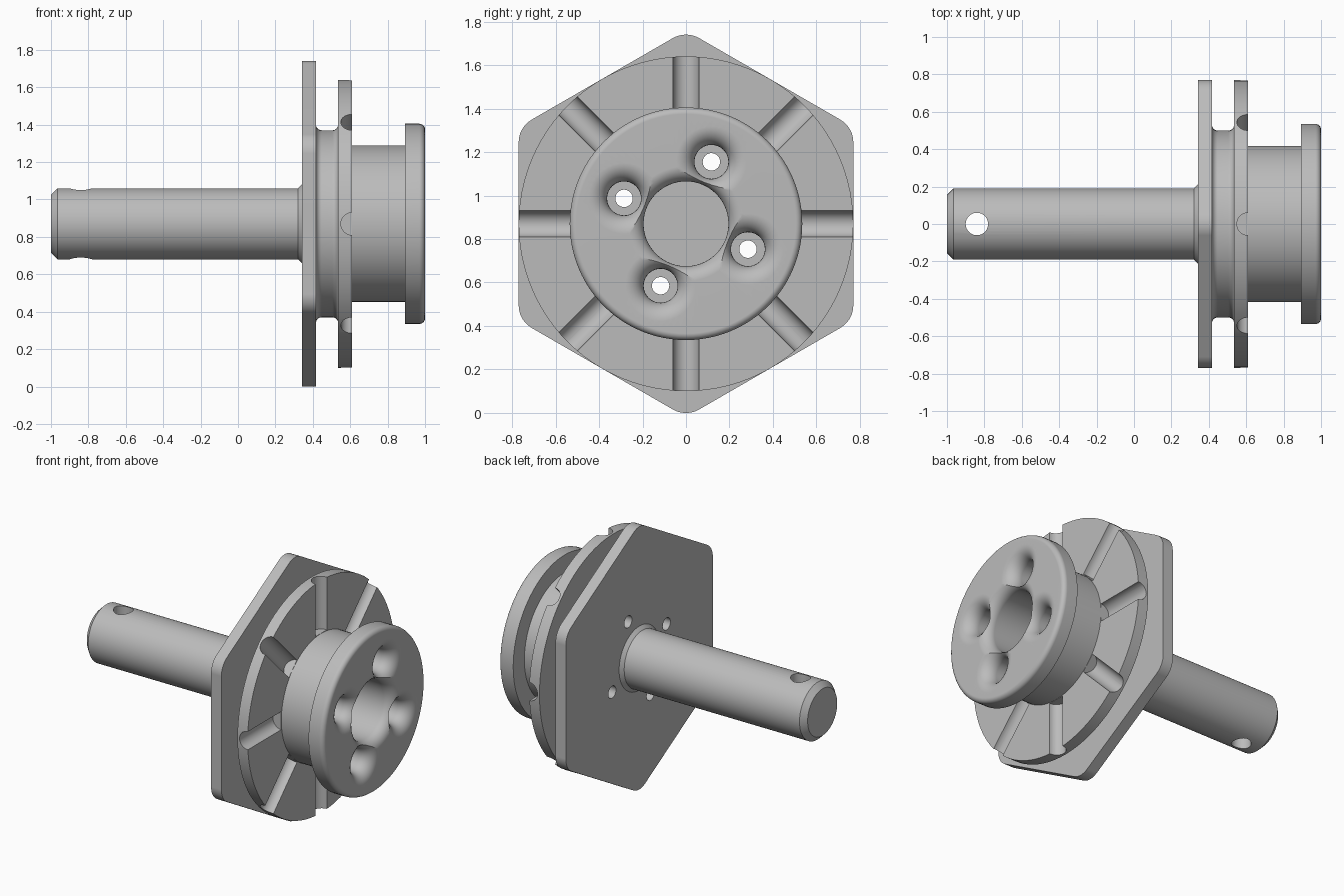
import bpy, bmesh, math
from mathutils import Matrix, Vector

AXIS_Z = 0.87
HOLE_RADIUS_POS = 0.308
HOLE_ANGLE = math.radians(22.3)

if "Cube" in bpy.data.objects:
    bpy.data.objects.remove(bpy.data.objects["Cube"])

steel = bpy.data.materials.new("plain grey")
steel.use_nodes = True
GREY = (0.5, 0.5, 0.5, 1)
steel.diffuse_color = GREY
steel.node_tree.nodes["Principled BSDF"].inputs["Base Color"].default_value = GREY


def arc(cx, cr, rad, start, end, steps=6, depth=None):
    """Quarter-round profile points (x, radius); depth stretches it along x."""
    pts = []
    for i in range(steps + 1):
        a = math.radians(start + (end - start) * i / steps)
        pts.append((cx + (depth or rad) * math.cos(a), cr + rad * math.sin(a)))
    return pts


def lathe(bm, profile, segs, y=0.0, z=0.0):
    """Revolve an (x, radius) profile about the x direction."""
    part = bmesh.new()
    verts = [part.verts.new((x, 0, r)) for x, r in profile]
    edges = [part.edges.new(p) for p in zip(verts, verts[1:])]
    bmesh.ops.spin(part, geom=verts + edges, cent=(0, 0, 0), axis=(1, 0, 0),
                   angle=math.tau, steps=segs)
    bmesh.ops.remove_doubles(part, verts=part.verts, dist=1e-5)
    bmesh.ops.recalc_face_normals(part, faces=part.faces)
    bmesh.ops.translate(part, verts=part.verts, vec=(0, y, z))
    temp = bpy.data.meshes.new("temp")
    part.to_mesh(temp)
    part.free()
    bm.from_mesh(temp)
    bpy.data.meshes.remove(temp)


def finish(bm, name):
    mesh = bpy.data.meshes.new(name)
    bmesh.ops.translate(bm, verts=bm.verts, vec=(0, 0, AXIS_Z))
    bm.to_mesh(mesh)
    bm.free()
    mesh.materials.append(steel)
    obj = bpy.data.objects.new(name, mesh)
    bpy.context.collection.objects.link(obj)
    return obj


def activate(obj):
    bpy.ops.object.select_all(action="DESELECT")
    obj.select_set(True)
    bpy.context.view_layer.objects.active = obj


def cut(obj, cutter):
    mod = obj.modifiers.new("cut", "BOOLEAN")
    mod.operation = "DIFFERENCE"
    mod.solver = "EXACT"
    mod.object = cutter
    activate(obj)
    bpy.ops.object.modifier_apply(modifier=mod.name)


def smooth(obj):
    activate(obj)
    bpy.ops.object.shade_smooth_by_angle(angle=math.radians(32))
    mod = obj.modifiers.new("flat face normals", "WEIGHTED_NORMAL")
    mod.keep_sharp = True


# Shaft with chamfered tip and a small flare at the plate
bm = bmesh.new()
lathe(bm, [(-1, 0), (-1, 0.155), (-0.965, 0.19), (0.32, 0.19),
           (0.342, 0.212), (0.342, 0)], 64)
shaft = finish(bm, "shaft")

# Hexagonal plate with rounded corners
bm = bmesh.new()
corner = 0.12
inner = 0.77 / math.cos(math.pi / 6) - corner / math.cos(math.pi / 6)
outline = []
for k in range(6):
    mid = math.pi / 2 + k * math.pi / 3
    for i in range(7):
        a = mid + math.pi / 6 * (i / 3 - 1)
        outline.append(bm.verts.new((0.342,
                                     inner * math.cos(mid) + corner * math.cos(a),
                                     inner * math.sin(mid) + corner * math.sin(a))))
face = bm.faces.new(outline)
ext = bmesh.ops.extrude_face_region(bm, geom=[face])
bmesh.ops.translate(bm, vec=(0.075, 0, 0),
                    verts=[v for v in ext["geom"] if isinstance(v, bmesh.types.BMVert)])
bmesh.ops.recalc_face_normals(bm, faces=bm.faces)
plate = finish(bm, "hex_plate")

# Hub: filleted neck, slotted disc, drum, front flange and central bore
bm = bmesh.new()
profile = [(0.417, 0)]
profile += arc(0.447, 0.53, 0.03, 180, 270)
profile += arc(0.505, 0.53, 0.03, 270, 360)
profile += [(0.535, 0.77), (0.61, 0.77), (0.61, 0.418), (0.892, 0.418), (0.892, 0.535)]
profile += arc(0.97, 0.505, 0.03, 90, 0)
profile += arc(0.93, 0.265, 0.07, 360, 270, 8)
profile += [(0.6, 0.195), (0.6, 0)]
lathe(bm, profile, 96)
hub = finish(bm, "slotted_hub")

# Half-round radial slots
bm = bmesh.new()
for k in range(8):
    turn = Matrix.Rotation(k * math.pi / 4, 4, "X")
    place = Matrix.Translation((0.61, 0, 0.419 + 0.25))
    bmesh.ops.create_cone(bm, cap_ends=True, segments=32, radius1=0.06, radius2=0.06,
                          depth=0.5, matrix=turn @ place)
slots = finish(bm, "slot_cutter")

# Flared bolt holes, each with a narrow through hole
bm = bmesh.new()
flare = 0.085
hole = [(0.2, 0), (0.2, 0.04), (0.7, 0.04), (0.7, 0.078)]
hole += arc(1 - flare, 0.078 + flare, flare, 270, 360, 8)
hole += [(1.1, 0.078 + flare), (1.1, 0)]
for k in range(4):
    a = HOLE_ANGLE + k * math.pi / 2
    lathe(bm, hole, 40, HOLE_RADIUS_POS * math.sin(a), HOLE_RADIUS_POS * math.cos(a))
holes = finish(bm, "hole_cutter")

# Cross pin hole near the shaft tip
bm = bmesh.new()
bmesh.ops.create_cone(bm, cap_ends=True, segments=40, radius1=0.06, radius2=0.06,
                      depth=1, matrix=Matrix.Translation((-0.84, 0, 0)))
pin = finish(bm, "pin_cutter")

cut(shaft, pin)
cut(hub, slots)
cut(hub, holes)
cut(plate, holes)
for cutter in (pin, slots, holes):
    bpy.data.objects.remove(cutter)
for part in (shaft, plate, hub):
    smooth(part)
